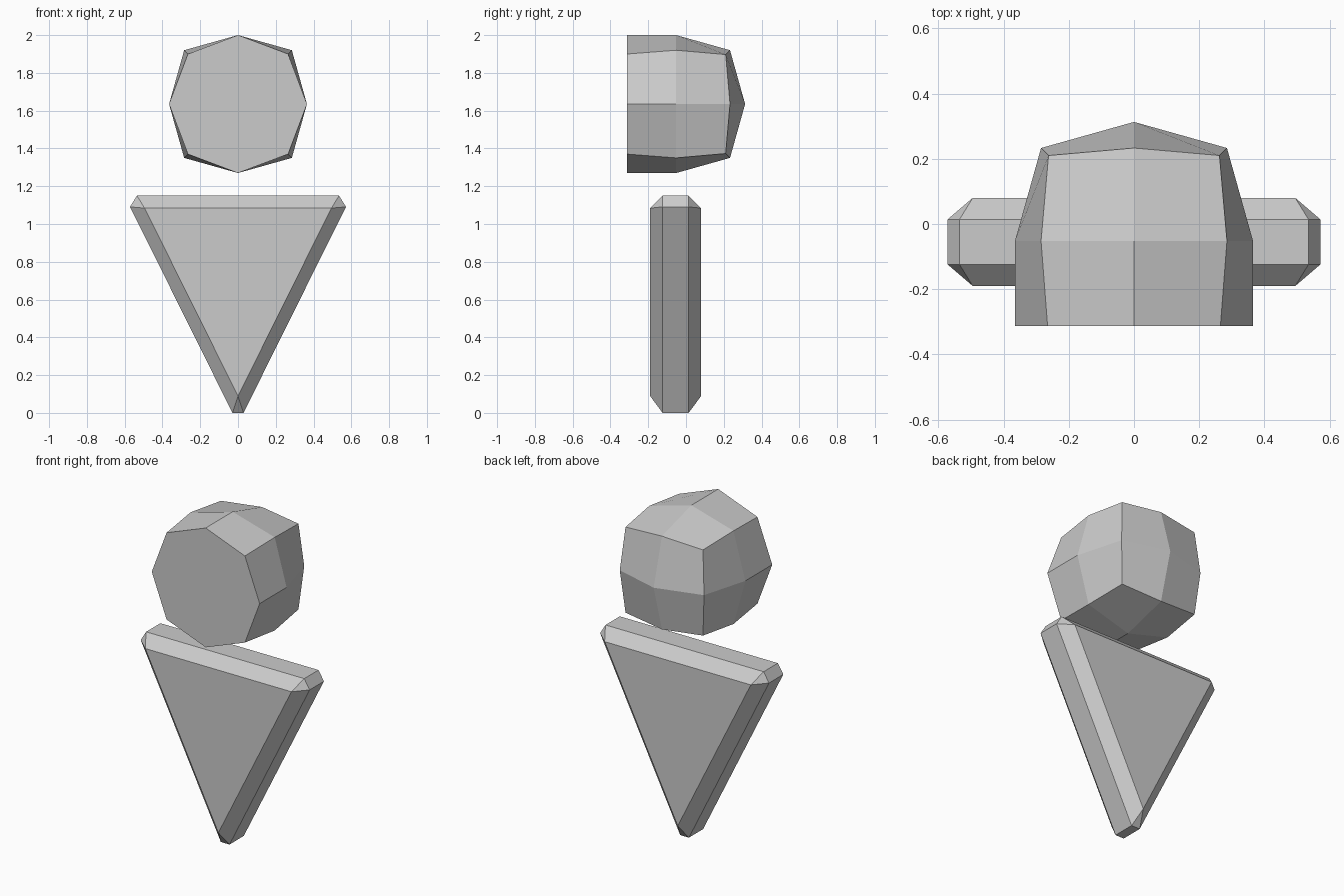
import bpy, bmesh

if "Cube" in bpy.data.objects:
    bpy.data.objects.remove(bpy.data.objects["Cube"])


def make_object(name, bm):
    bmesh.ops.recalc_face_normals(bm, faces=bm.faces)
    mesh = bpy.data.meshes.new(name)
    bm.to_mesh(mesh)
    bm.free()
    ob = bpy.data.objects.new(name, mesh)
    bpy.context.collection.objects.link(ob)
    return ob


# Body: triangular slab pointing down, all edges chamfered
bm = bmesh.new()
profile = [(-0.601, 1.15), (0.601, 1.15), (0, -0.059)]
front = bm.faces.new([bm.verts.new((x, -0.19, z)) for x, z in profile])
ext = bmesh.ops.extrude_face_region(bm, geom=[front], use_keep_orig=True)
back = [g for g in ext["geom"] if isinstance(g, bmesh.types.BMVert)]
bmesh.ops.translate(bm, vec=(0, 0.27, 0), verts=back)
body = make_object("body", bm)
bevel = body.modifiers.new("chamfer", "BEVEL")
bevel.width = 0.066
bevel.segments = 1
bevel.limit_method = "NONE"

# Head: cube-based faceted ball with a flat octagonal front
bm = bmesh.new()
bmesh.ops.create_cube(bm, size=2)
bmesh.ops.subdivide_edges(bm, edges=bm.edges[:], cuts=1, use_grid_fill=True)
for v in bm.verts:
    x, y, z = (round(c) for c in v.co)
    if y < 0:
        r = (0, 0.365, 0.265)[abs(x) + abs(z)]
        depth = -0.26
    else:
        r = (0, 0.365, 0.285, 0.262)[abs(x) + y + abs(z)]
        depth = y * r
    v.co = (x * r, depth - 0.052, z * r + 1.635)
flat = [f for f in bm.faces if all(v.co.y < -0.3 for v in f.verts)]
bmesh.ops.dissolve_faces(bm, faces=flat, use_verts=True)
make_object("head", bm)
